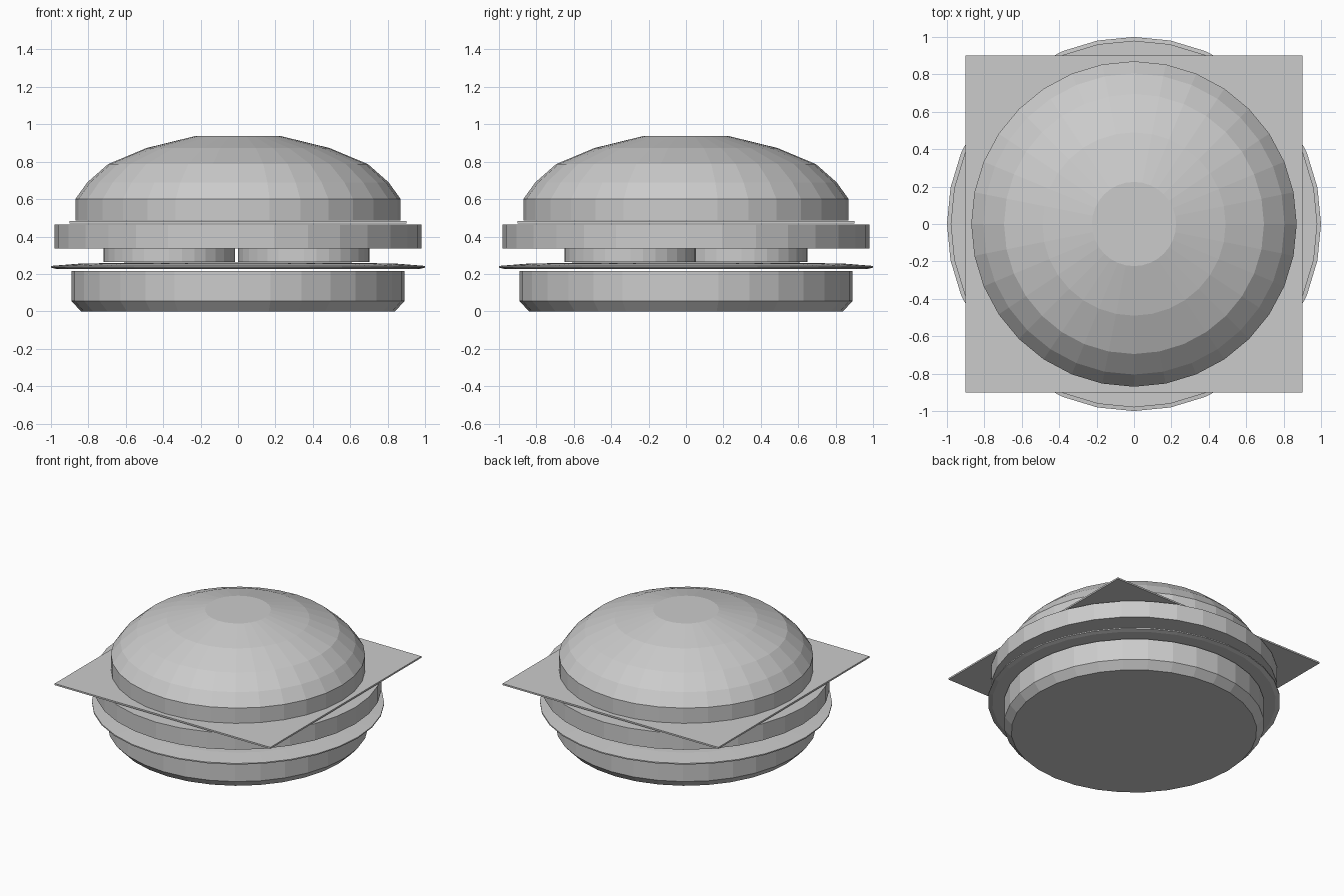
import bpy
import math

cube = bpy.data.objects.get("Cube")
if cube:
    bpy.data.objects.remove(cube, do_unlink=True)

GREY = (0.6, 0.6, 0.6, 1)
grey = bpy.data.materials.new("plain_grey")
grey.use_nodes = True
grey.diffuse_color = GREY
grey.node_tree.nodes["Principled BSDF"].inputs["Base Color"].default_value = GREY


def lathe(name, profile, centre=(0, 0), sides=32):
    """Closed, flat-faced solid turned from (radius, height) points, bottom to top."""
    cx, cy = centre
    verts, faces = [], []
    for r, z in profile:
        for i in range(sides):
            a = math.tau * i / sides
            verts.append((cx + r * math.cos(a), cy + r * math.sin(a), z))
    for ring in range(len(profile) - 1):
        low, high = ring * sides, (ring + 1) * sides
        for i in range(sides):
            j = (i + 1) % sides
            faces.append((low + i, low + j, high + j, high + i))
    top = (len(profile) - 1) * sides
    faces.append(tuple(reversed(range(sides))))
    faces.append(tuple(range(top, top + sides)))
    mesh = bpy.data.meshes.new(name)
    mesh.from_pydata(verts, [], faces)
    mesh.materials.append(grey)
    obj = bpy.data.objects.new(name, mesh)
    bpy.context.collection.objects.link(obj)
    return obj


# Bottom bun with a chamfered base
lathe("bottom_bun", [(0.84, 0), (0.89, 0.055), (0.89, 0.215)])

# Thin lettuce leaf, slightly domed
lathe("lettuce", [(0.97, 0.226), (1, 0.234), (1, 0.243), (0.85, 0.255), (0.6, 0.26)])

# Two slices set diagonally
lathe("back_right_slice", [(0.352, 0.263), (0.352, 0.337)], (-0.368, 0.298))
lathe("front_left_slice", [(0.352, 0.263), (0.352, 0.337)], (0.352, -0.298))

# Patty
lathe("patty", [(0.98, 0.337), (0.98, 0.463)])

# Square cheese sheet
bpy.ops.mesh.primitive_cube_add(size=1, location=(0, 0, 0.477))
cheese = bpy.context.object
cheese.name = "cheese"
cheese.scale = (1.8, 1.8, 0.012)
cheese.data.materials.append(grey)

# Domed top bun
lathe("top_bun", [(0.87, 0.485), (0.87, 0.6), (0.805, 0.69), (0.695, 0.787),
                  (0.49, 0.873), (0.225, 0.938)])
